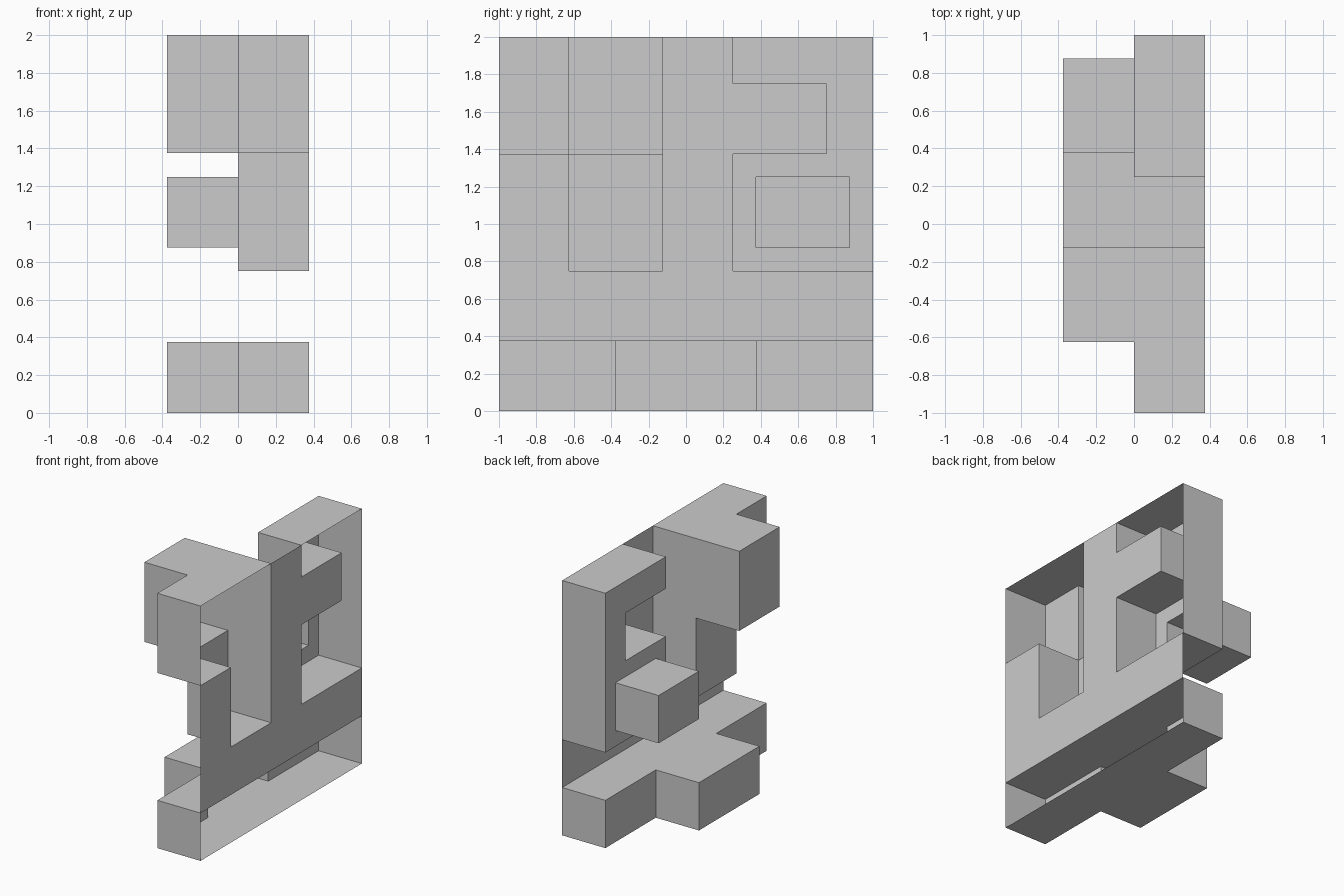
import bpy, bmesh

if "Cube" in bpy.data.objects:
    bpy.data.objects.remove(bpy.data.objects["Cube"])

STEP = 0.375      # depth of one pocket level
FACE_X = 0.375    # plane of the flat front sheet

# Pockets pushed into the sheet: (y0, y1, z0, z1, levels); later entries override
POCKETS = [
    (-1, 1, 0, 0.375, 1),                 # base channel
    (-0.375, 0.375, 0, 0.375, 2),         # base tab
    (-1, -0.125, 1.375, 2, 1),            # upper left pocket
    (-0.625, -0.125, 0.75, 1.375, 1),     # its lower leg
    (-0.625, -0.125, 1.375, 2, 2),        # its deep part
    (0.25, 1, 0.75, 2, 1),                # right pocket
    (0.25, 0.75, 1.375, 1.75, 0),         # tongue left at sheet level
    (0.375, 0.875, 0.875, 1.25, 2),       # deep square tab
]

ys = sorted({v for p in POCKETS for v in p[0:2]})
zs = sorted({v for p in POCKETS for v in p[2:4]})


def level(i, j):
    """Pocket level of a cell; everything outside the panel is level 0."""
    if not (0 <= i < len(ys) - 1 and 0 <= j < len(zs) - 1):
        return 0
    y, z = (ys[i] + ys[i + 1]) / 2, (zs[j] + zs[j + 1]) / 2
    result = 0
    for y0, y1, z0, z1, n in POCKETS:
        if y0 < y < y1 and z0 < z < z1:
            result = n
    return result


bm = bmesh.new()


def quad(*points):
    bm.faces.new([bm.verts.new(p) for p in points])


def walls(a, b, p, q):
    """Step walls along edge p-q between neighbouring levels a and b."""
    for k in range(min(a, b), max(a, b)):
        x0, x1 = FACE_X - k * STEP, FACE_X - (k + 1) * STEP
        if a > b:
            p, q = q, p
        quad((x0, *p), (x0, *q), (x1, *q), (x1, *p))
        if a > b:
            p, q = q, p


# Flat cells plus the walls wherever the depth changes
for i in range(len(ys)):
    for j in range(len(zs)):
        here = level(i, j)
        if i < len(ys) - 1 and j < len(zs) - 1:
            x = FACE_X - here * STEP
            quad((x, ys[i], zs[j]), (x, ys[i], zs[j + 1]),
                 (x, ys[i + 1], zs[j + 1]), (x, ys[i + 1], zs[j]))
        if j < len(zs) - 1:
            walls(level(i - 1, j), here, (ys[i], zs[j]), (ys[i], zs[j + 1]))
        if i < len(ys) - 1:
            walls(level(i, j - 1), here, (ys[i + 1], zs[j]), (ys[i], zs[j]))

bmesh.ops.remove_doubles(bm, verts=bm.verts, dist=1e-4)
mesh = bpy.data.meshes.new("stepped_panel")
bm.to_mesh(mesh)
bm.free()
bpy.context.collection.objects.link(bpy.data.objects.new("stepped_panel", mesh))
